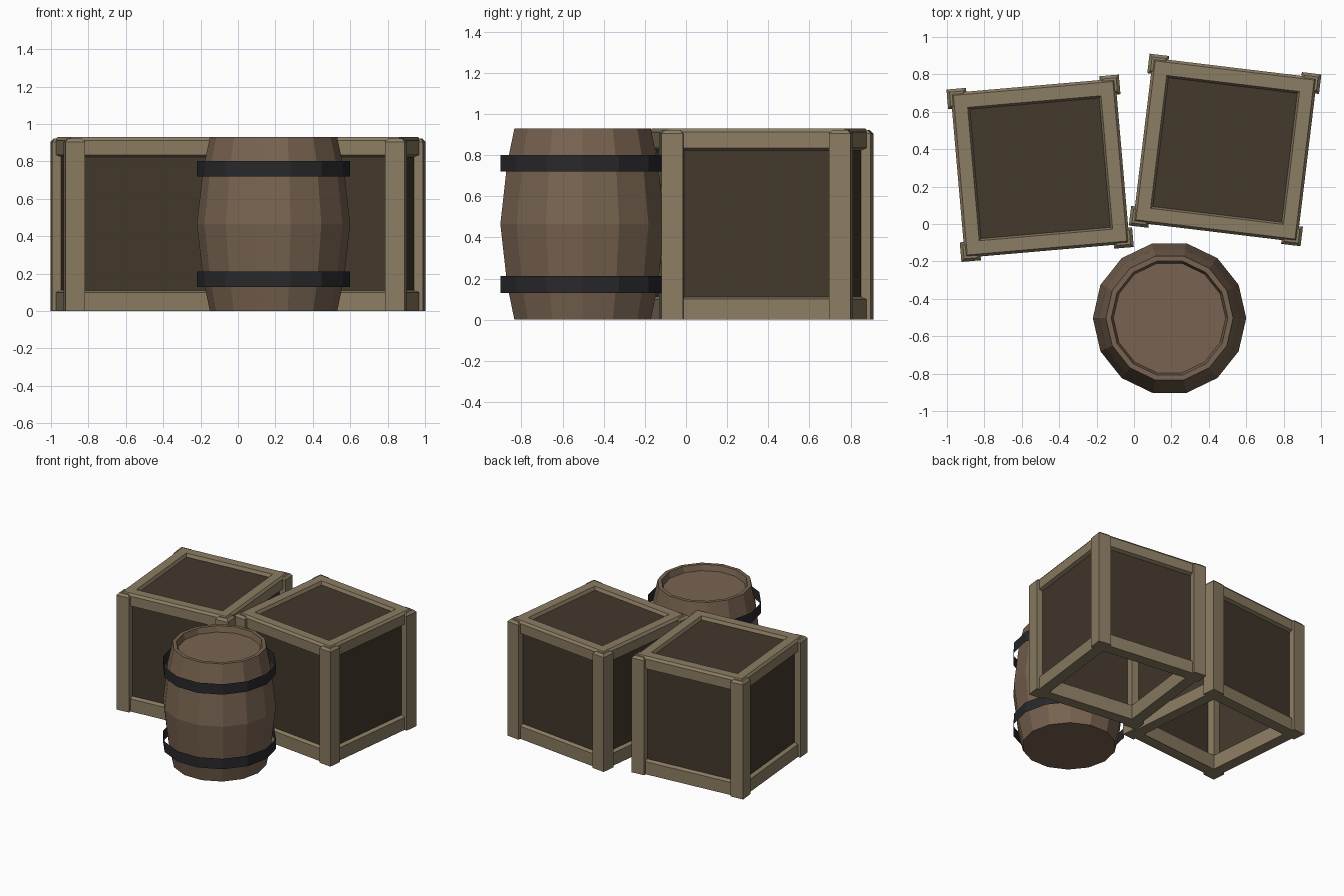
import bpy, bmesh, math
from mathutils import Matrix

if "Cube" in bpy.data.objects:
    bpy.data.objects.remove(bpy.data.objects["Cube"])


def material(name, rgb):
    m = bpy.data.materials.new(name)
    m.diffuse_color = (*rgb, 1)
    m.use_nodes = True
    m.node_tree.nodes["Principled BSDF"].inputs["Base Color"].default_value = m.diffuse_color
    return m


FRAME = material("frame_wood", (0.26, 0.205, 0.125))
PANEL = material("panel_wood", (0.056, 0.040, 0.025))
STAVE = material("stave_wood", (0.19, 0.127, 0.082))
IRON = material("iron", (0.022, 0.022, 0.025))


def finish(name, bm, mat, matrix):
    me = bpy.data.meshes.new(name)
    bm.to_mesh(me)
    bm.free()
    me.materials.append(mat)
    ob = bpy.data.objects.new(name, me)
    ob.matrix_world = matrix
    bpy.context.collection.objects.link(ob)
    return ob


def lathe(name, profile, n, mat, matrix, phase=0.0, scale=1.0,
          closed=False, cap_start=False, cap_end=False):
    """Spin (radius, z) points round z in n flat sides."""
    bm = bmesh.new()
    rings = []
    for r, z in profile:
        rings.append([bm.verts.new((r * scale * math.cos(phase + i * math.tau / n),
                                    r * scale * math.sin(phase + i * math.tau / n), z))
                      for i in range(n)])
    pairs = list(zip(rings, rings[1:]))
    if closed:
        pairs.append((rings[-1], rings[0]))
    for a, b in pairs:
        for i in range(n):
            j = (i + 1) % n
            bm.faces.new((a[i], a[j], b[j], b[i]))
    if cap_start:
        bm.faces.new(rings[0][::-1])
    if cap_end:
        bm.faces.new(rings[-1])
    if closed:
        bmesh.ops.recalc_face_normals(bm, faces=bm.faces)
    return finish(name, bm, mat, matrix)


def square(name, profile, mat, matrix, **kw):
    """Square lathe: radii are half widths."""
    return lathe(name, profile, 4, mat, matrix, math.pi / 4, math.sqrt(2), **kw)


def crate(tag, x, y, degrees):
    m = Matrix.Translation((x, y, 0)) @ Matrix.Rotation(math.radians(degrees), 4, 'Z')
    # panels: open-bottomed box
    square(tag + "_panels", [(0.415, 0.02), (0.415, 0.905)], PANEL, m, cap_end=True)
    # top and bottom frames
    square(tag + "_top_frame",
           [(0.405, 0.82), (0.442, 0.835), (0.442, 0.912), (0.428, 0.93),
            (0.358, 0.93), (0.345, 0.90), (0.345, 0.82)], FRAME, m, closed=True)
    square(tag + "_bottom_frame",
           [(0.405, 0.115), (0.442, 0.10), (0.442, 0), (0.355, 0), (0.355, 0.115)],
           FRAME, m, closed=True)
    # corner posts with a tapered top
    for i, (sx, sy) in enumerate([(-1, -1), (1, -1), (1, 1), (-1, 1)]):
        pm = m @ Matrix.Translation((sx * 0.41, sy * 0.41, 0))
        square(f"{tag}_post_{i + 1}", [(0.0525, 0), (0.0525, 0.905), (0.037, 0.922)],
               FRAME, pm, cap_start=True, cap_end=True)


crate("left_crate", -0.502, 0.298, 4.97)
crate("right_crate", 0.487, 0.396, -6.9)

# barrel body with a recessed lid
at = Matrix.Translation((0.19, -0.503, 0))
lathe("barrel_body",
      [(0.34, 0), (0.376, 0.17), (0.41, 0.465), (0.376, 0.76), (0.34, 0.93),
       (0.312, 0.93), (0.30, 0.885)],
      14, STAVE, at, cap_start=True, cap_end=True)

# iron hoops
for name, z in (("lower_hoop", 0.13), ("upper_hoop", 0.72)):
    lathe(name, [(0.41, z), (0.41, z + 0.082)], 14, IRON, at)
